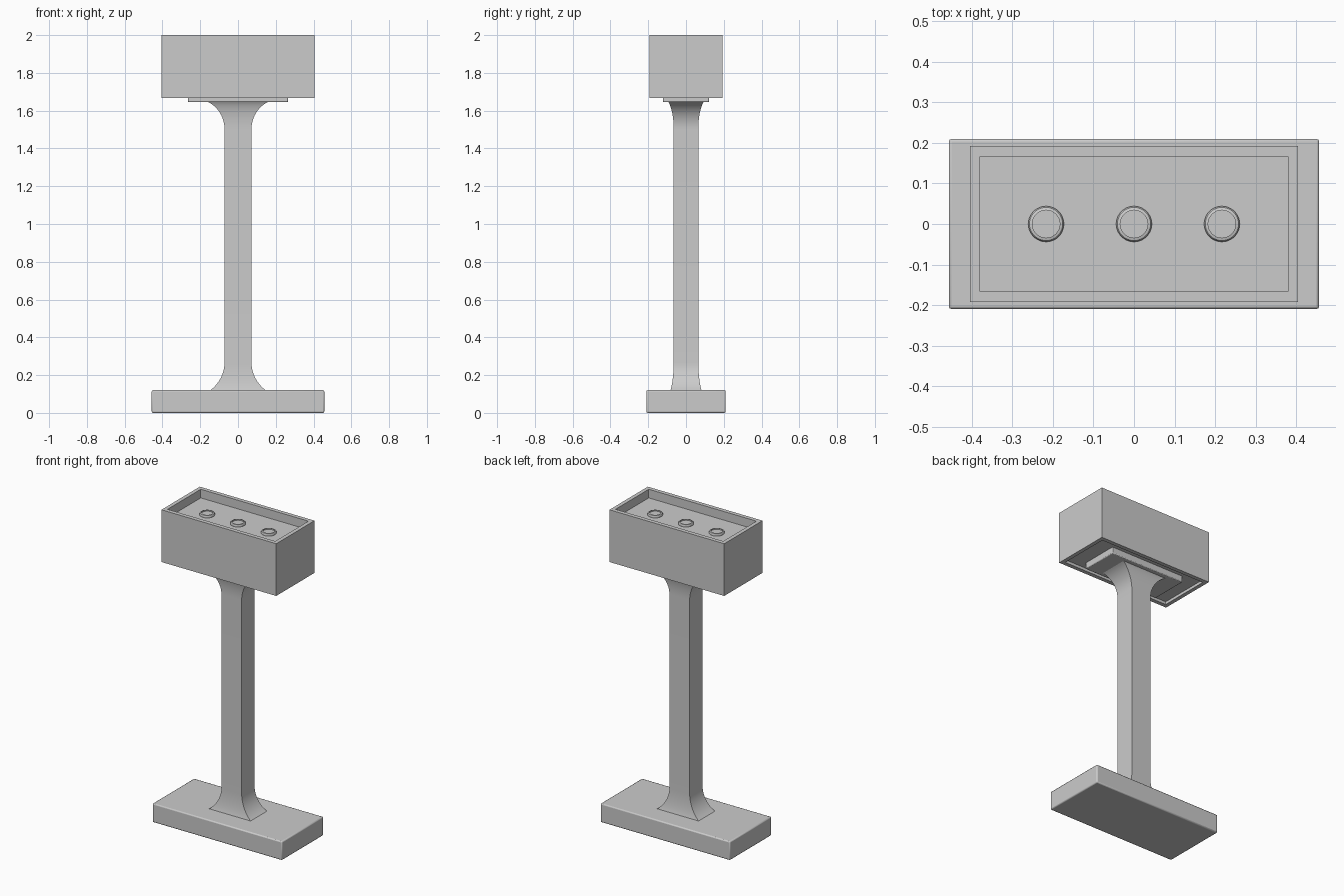
import bpy, bmesh, math

cube = bpy.data.objects.get("Cube")
if cube:
    bpy.data.objects.remove(cube, do_unlink=True)

GREY = (0.6, 0.6, 0.6, 1.0)
grey = bpy.data.materials.new("plain grey")
grey.use_nodes = True
grey.diffuse_color = GREY
grey.node_tree.nodes["Principled BSDF"].inputs["Base Color"].default_value = GREY


def finish(name, bm, bevel=0, angle=30):
    """Turn a bmesh into a shaded object, optionally with softened edges."""
    bmesh.ops.recalc_face_normals(bm, faces=bm.faces)
    mesh = bpy.data.meshes.new(name)
    bm.to_mesh(mesh)
    bm.free()
    mesh.materials.append(grey)
    obj = bpy.data.objects.new(name, mesh)
    bpy.context.collection.objects.link(obj)
    if bevel:
        mod = obj.modifiers.new("soft edges", "BEVEL")
        mod.width, mod.segments = bevel, 2
    bpy.ops.object.select_all(action="DESELECT")
    obj.select_set(True)
    bpy.context.view_layer.objects.active = obj
    bpy.ops.object.shade_smooth_by_angle(angle=math.radians(angle))
    return obj


def loft(name, rings, bevel=0):
    """Stack rectangles (half width, half depth, height) and cap both ends."""
    bm = bmesh.new()
    loops = [[bm.verts.new((sx * x, sy * y, z))
              for sx, sy in ((-1, -1), (1, -1), (1, 1), (-1, 1))]
             for x, y, z in rings]
    for low, high in zip(loops, loops[1:]):
        for i in range(4):
            j = (i + 1) % 4
            bm.faces.new((low[i], low[j], high[j], high[i]))
    bm.faces.new(loops[0][::-1])
    bm.faces.new(loops[-1])
    return finish(name, bm, bevel)


def lathe(name, x, profile, steps=48):
    """Spin a radius/height profile about a vertical axis at x."""
    bm = bmesh.new()
    verts = [bm.verts.new((r, 0, z)) for r, z in profile]
    edges = [bm.edges.new(pair) for pair in zip(verts, verts[1:])]
    bmesh.ops.spin(bm, geom=verts + edges, cent=(0, 0, 0), axis=(0, 0, 1),
                   angle=math.tau, steps=steps)
    bmesh.ops.remove_doubles(bm, verts=bm.verts, dist=0.0001)
    obj = finish(name, bm)
    obj.location.x = x


def flare(z_end, z_start, grow_x, grow_y, sweep, steps=12):
    """Concave arc rings from the wide end of the column to its straight part."""
    rings = []
    for i in range(steps + 1):
        a = sweep * (1 - i / steps)
        out = (1 - math.cos(a)) / (1 - math.cos(sweep))
        up = math.sin(a) / math.sin(sweep)
        rings.append((0.071 + grow_x * out, 0.065 + grow_y * out,
                      z_start + (z_end - z_start) * up))
    return rings


# Foot and column with flared ends
loft("base", [(0.457, 0.21, 0), (0.457, 0.21, 0.12)], bevel=0.007)
foot = flare(0.12, 0.27, 0.075, 0.017, math.radians(52))
head = flare(1.648, 1.5, 0.092, 0.03, math.radians(68))
loft("column", foot + head[::-1])

# Mounting plate under the box
loft("mounting_plate", [(0.265, 0.122, 1.645), (0.265, 0.122, 1.69)], bevel=0.005)

# Box with a recessed tray on top and a shallow recess below
loft("box", [(0.38, 0.167, 1.685), (0.38, 0.167, 1.667), (0.405, 0.193, 1.667),
             (0.405, 0.193, 2.0), (0.38, 0.167, 2.0), (0.38, 0.167, 1.945)])

# Three round buttons in the tray
for label, x in (("right", -0.217), ("middle", 0), ("left", 0.217)):
    lathe("button_" + label, x, [(0.044, 1.944), (0.044, 1.953), (0.041, 1.958),
                                 (0.034, 1.96), (0.034, 1.952), (0, 1.952)])
